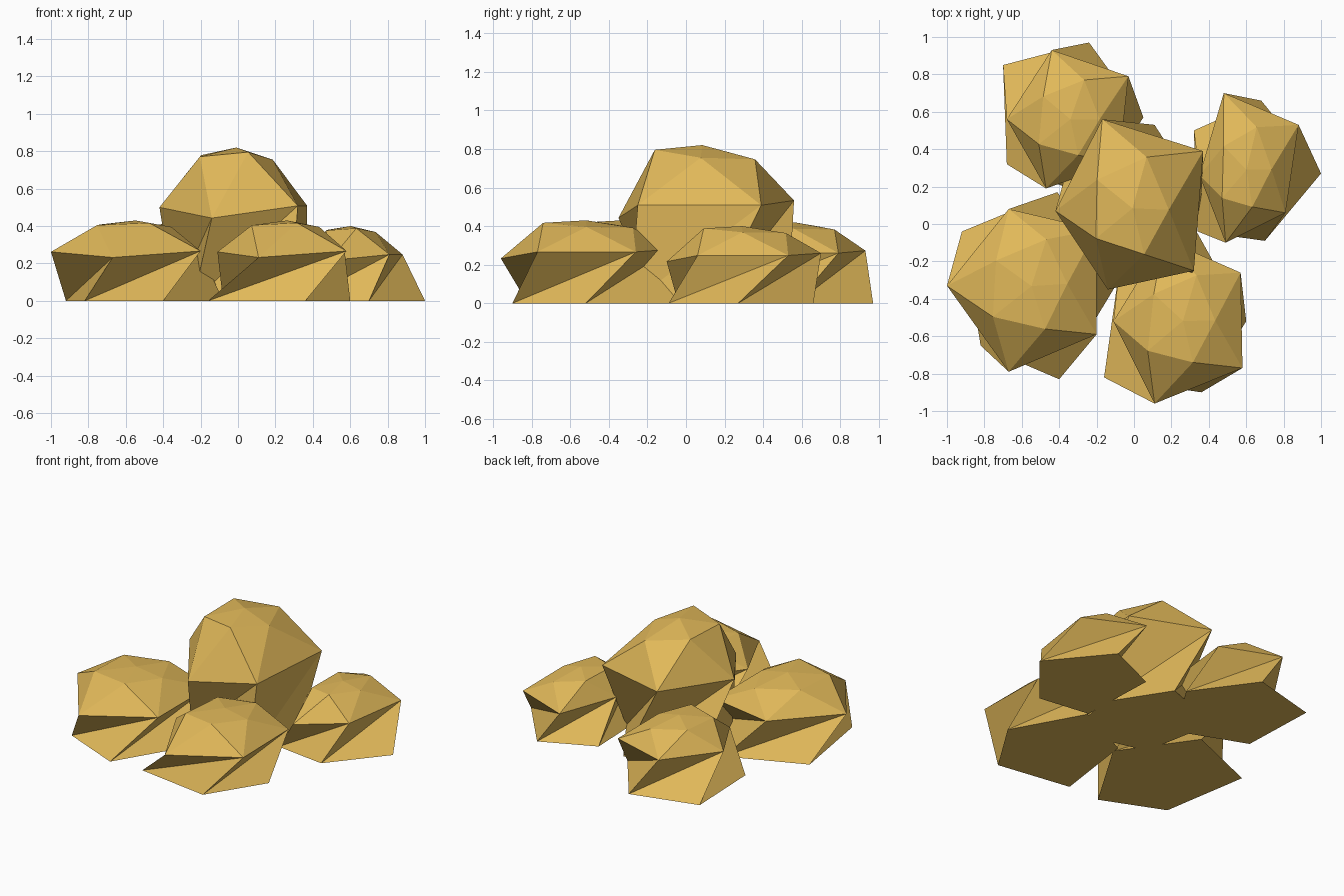
import bpy, bmesh
from mathutils import Vector

if "Cube" in bpy.data.objects:
    bpy.data.objects.remove(bpy.data.objects["Cube"])

mat = bpy.data.materials.new("ochre_stone")
mat.diffuse_color = (0.75, 0.48, 0.10, 1)
mat.use_nodes = True
mat.node_tree.nodes["Principled BSDF"].inputs["Base Color"].default_value = mat.diffuse_color

# Shared stone proportions: shoulder heights, crown heights and crown inset
SHOULDER = (.61, .54, .62, .62, .65)
CROWN = (.94, .97, .92, .91, .95)
INSET = (.72, .64, .55, .70, .66)


def stone(name, height, shoulder, foot):
    """Five-sided stone: apex, crown ring, shoulder ring and twisted foot ring."""
    bm = bmesh.new()
    ring = [Vector(p) for p in shoulder]
    mid = sum(ring, Vector((0, 0))) / 5
    M = [bm.verts.new((p.x, p.y, height * z)) for p, z in zip(ring, SHOULDER)]
    B = [bm.verts.new((x, y, 0)) for x, y in foot]
    T = []
    for i in range(5):
        p = mid.lerp((ring[i] + ring[(i + 1) % 5]) / 2, INSET[i])
        T.append(bm.verts.new((p.x, p.y, height * CROWN[i])))
    apex = bm.verts.new((mid.x, mid.y, height))
    for i in range(5):
        j = (i + 1) % 5
        bm.faces.new((T[i - 1], T[i], apex))
        bm.faces.new((T[i - 1], M[i], T[i]))
        bm.faces.new((M[i], M[j], T[i]))
        bm.faces.new((M[i], B[i - 1], M[j]))
        bm.faces.new((M[j], B[i - 1], B[i]))
    bm.faces.new(B[::-1])
    bmesh.ops.recalc_face_normals(bm, faces=bm.faces)
    me = bpy.data.meshes.new(name)
    bm.to_mesh(me)
    bm.free()
    me.materials.append(mat)
    bpy.context.collection.objects.link(bpy.data.objects.new(name, me))


# Four low stones around the edge
stone("front_left_stone", .43,
      [(-1, -.33), (-.67, -.79), (-.20, -.59), (-.20, -.03), (-.67, .08)],
      [(-.82, -.65), (-.40, -.83), (-.08, -.30), (-.41, .17), (-.92, -.04)])
stone("front_right_stone", .43,
      [(-.11, -.52), (.11, -.96), (.58, -.77), (.57, -.26), (.16, -.08)],
      [(-.16, -.82), (.36, -.90), (.60, -.52), (.34, -.05), (-.08, -.25)])
stone("back_left_stone", .42,
      [(-.68, .56), (-.47, .19), (-.08, .33), (-.03, .79), (-.44, .93)],
      [(-.68, .32), (-.22, .14), (.05, .57), (-.24, .97), (-.70, .85)])
stone("back_right_stone", .40,
      [(.35, .26), (.49, -.10), (.81, .06), (.88, .53), (.48, .70)],
      [(.34, -.04), (.70, -.09), (1.0, .27), (.68, .66), (.32, .50)])
# Tall stone in the middle
stone("centre_stone", .82,
      [(-.42, .07), (-.14, -.35), (.32, -.25), (.37, .39), (-.17, .56)],
      [(-.24, -.16), (.28, -.29), (.36, .14), (.11, .53), (-.34, .36)])
